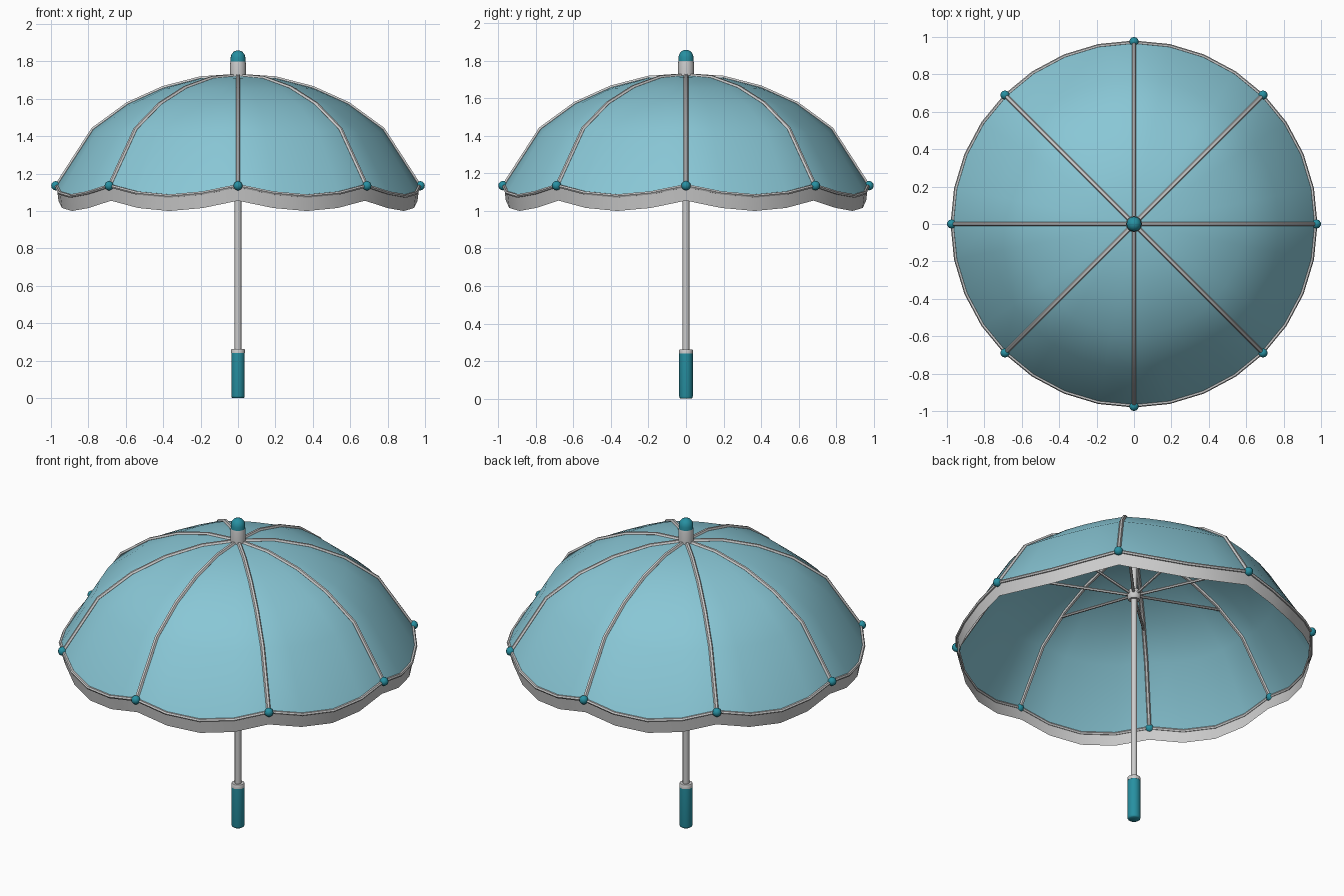
import bpy, bmesh
from math import sin, cos, pi, tau

if "Cube" in bpy.data.objects:
    bpy.data.objects.remove(bpy.data.objects["Cube"])

RIBS, SUB = 8, 4
N = RIBS * SUB
# rib profile: radius, height
PROFILE = [(0.02, 1.722), (0.2, 1.71), (0.4, 1.658), (0.59, 1.572), (0.775, 1.437), (0.97, 1.135)]


def material(name, rgb):
    m = bpy.data.materials.new(name)
    m.diffuse_color = (*rgb, 1)
    m.use_nodes = True
    m.node_tree.nodes["Principled BSDF"].inputs["Base Color"].default_value = m.diffuse_color
    return m


BLUE = material("light_blue", (0.25, 0.57, 0.67))
TEAL = material("teal", (0.02, 0.28, 0.36))


def finish(name, bm, mat=None, angle=0.7):
    me = bpy.data.meshes.new(name)
    bmesh.ops.recalc_face_normals(bm, faces=bm.faces)
    bm.to_mesh(me)
    bm.free()
    ob = bpy.data.objects.new(name, me)
    bpy.context.collection.objects.link(ob)
    if mat:
        me.materials.append(mat)
    bpy.ops.object.select_all(action='DESELECT')
    ob.select_set(True)
    bpy.context.view_layer.objects.active = ob
    bpy.ops.object.shade_smooth_by_angle(angle=angle)
    return ob


def bridge(bm, rings):
    for a, b in zip(rings, rings[1:]):
        n = len(a)
        for i in range(n):
            j = (i + 1) % n
            bm.faces.new((a[i], a[j], b[j], b[i]))


def lathe(name, profile, mat=None, sides=16):
    bm = bmesh.new()
    rings = [[bm.verts.new((r * cos(tau * i / sides), r * sin(tau * i / sides), z))
              for i in range(sides)] for r, z in profile]
    bridge(bm, rings)
    bm.faces.new(rings[0])
    bm.faces.new(rings[-1])
    return finish(name, bm, mat)


def tube(name, paths, radius, cyclic=False):
    cu = bpy.data.curves.new(name, 'CURVE')
    cu.dimensions = '3D'
    cu.bevel_depth, cu.bevel_resolution = radius, 1
    cu.use_fill_caps = True
    for pts in paths:
        sp = cu.splines.new('POLY')
        sp.points.add(len(pts) - 1)
        for p, co in zip(sp.points, pts):
            p.co = (*co, 1)
        sp.use_cyclic_u = cyclic
    ob = bpy.data.objects.new(name, cu)
    bpy.context.collection.objects.link(ob)
    bpy.ops.object.select_all(action='DESELECT')
    ob.select_set(True)
    bpy.context.view_layer.objects.active = ob
    bpy.ops.object.convert(target='MESH')
    bpy.ops.object.shade_smooth_by_angle(angle=0.9)


def ring(r, z, drop):
    # circle that sags between the ribs
    return [(r * cos(tau * i / N), r * sin(tau * i / N),
             z - drop * sin(pi * (i % SUB) / SUB)) for i in range(N)]


def radial(pts, k):
    a = tau * k / RIBS
    return [(r * cos(a), r * sin(a), z) for r, z in pts]


# canopy fabric
bm = bmesh.new()
rows = [[bm.verts.new(c) for c in ring(r, z, 0.055 * (r / 0.97) ** 3)] for r, z in PROFILE]
bridge(bm, rows)
bm.faces.new(rows[0])
finish("canopy", bm, BLUE)

# hanging valance
bm = bmesh.new()
bridge(bm, [[bm.verts.new(c) for c in ring(r, z, 0.055)] for r, z in [(0.97, 1.135), (0.96, 1.055)]])
finish("valance", bm)

# ribs, rim trim and stretchers
tube("ribs", [radial(PROFILE, k) for k in range(RIBS)], 0.012)
tube("rim_trim", [ring(0.971, 1.135, 0.055)], 0.01, True)
tube("stretchers", [radial([(0.03, 1.42), (0.61, 1.55)], k) for k in range(RIBS)], 0.008)

# rib tips
bm = bmesh.new()
for k in range(RIBS):
    g = bmesh.ops.create_uvsphere(bm, u_segments=10, v_segments=8, radius=0.025)
    bmesh.ops.translate(bm, verts=g['verts'], vec=radial([(0.975, 1.135)], k)[0])
finish("rib_tips", bm, TEAL)

# shaft, runner, finial and handle
lathe("shaft", [(0.018, 0.24), (0.018, 1.73)], sides=12)
lathe("runner", [(0.03, 1.385), (0.037, 1.395), (0.037, 1.435), (0.03, 1.445)])
lathe("finial_base", [(0.043, 1.715), (0.043, 1.785), (0.039, 1.805)])
lathe("finial_cap", [(0.04, 1.795), (0.04, 1.82), (0.035, 1.838), (0.023, 1.852), (0.008, 1.858)], TEAL)
lathe("handle", [(0.029, 0), (0.034, 0.004), (0.036, 0.012), (0.036, 0.245)], TEAL)
lathe("handle_collar", [(0.037, 0.24), (0.037, 0.258), (0.034, 0.263)])
